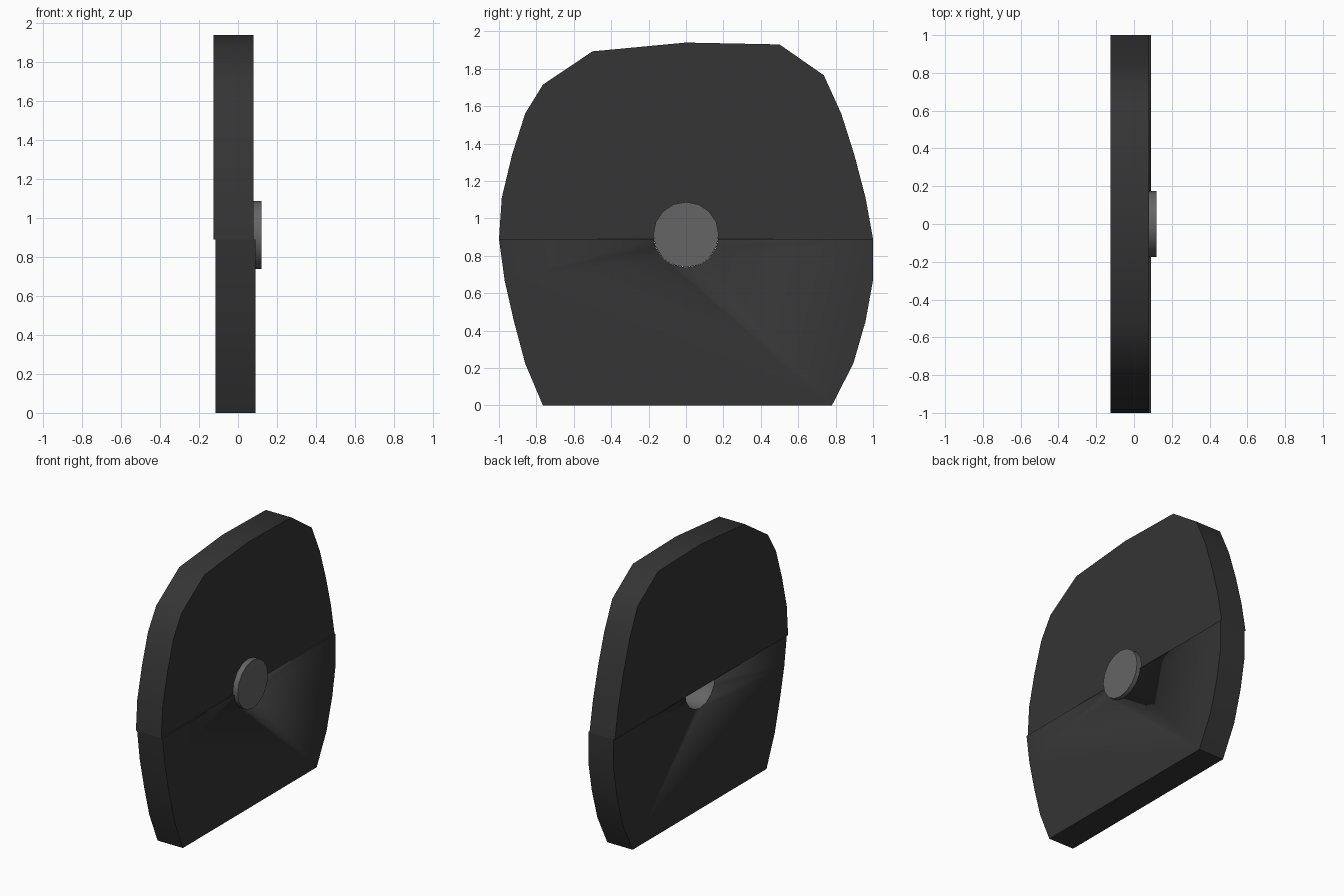
import bpy, bmesh, math
from mathutils import Matrix

if "Cube" in bpy.data.objects:
    bpy.data.objects.remove(bpy.data.objects["Cube"])


def material(name, v):
    m = bpy.data.materials.new(name)
    m.diffuse_color = (v, v, v, 1)
    m.use_nodes = True
    m.node_tree.nodes["Principled BSDF"].inputs["Base Color"].default_value = m.diffuse_color
    return m


def finish(name, bm, mat=None, angle=40):
    bmesh.ops.recalc_face_normals(bm, faces=bm.faces)
    me = bpy.data.meshes.new(name)
    bm.to_mesh(me)
    bm.free()
    ob = bpy.data.objects.new(name, me)
    bpy.context.collection.objects.link(ob)
    if mat:
        me.materials.append(mat)
    bpy.ops.object.select_all(action='DESELECT')
    ob.select_set(True)
    bpy.context.view_layer.objects.active = ob
    bpy.ops.object.shade_smooth_by_angle(angle=math.radians(angle))
    return ob


def plate(name, outline, x0, x1, mat):
    # Extrude a y/z outline along x
    bm = bmesh.new()
    face = bm.faces.new([bm.verts.new((x0, y, z)) for y, z in outline])
    ext = bmesh.ops.extrude_face_region(bm, geom=[face], use_keep_orig=True)
    moved = [v for v in ext['geom'] if isinstance(v, bmesh.types.BMVert)]
    bmesh.ops.translate(bm, verts=moved, vec=(x1 - x0, 0, 0))
    return finish(name, bm, mat)


def x_cylinder(x0, x1, radius):
    bm = bmesh.new()
    bmesh.ops.create_cone(
        bm, cap_ends=True, segments=16, radius1=radius, radius2=radius, depth=x1 - x0,
        matrix=Matrix.Translation(((x0 + x1) / 2, 0, 0.913)) @ Matrix.Rotation(math.pi / 2, 4, 'Y'))
    return bm


dark = material("dark_grey", 0.035)
light = material("mid_grey", 0.13)
SEAM = 0.89

# Upper and lower halves of the slab, slightly offset at the seam
upper = [(-1, SEAM), (-0.985, 1.11), (-0.93, 1.34), (-0.86, 1.56), (-0.765, 1.715),
         (-0.5, 1.893), (0, 1.94), (0.5, 1.93), (0.737, 1.765), (0.83, 1.56),
         (0.9, 1.34), (0.96, 1.11), (1, SEAM)]
lower = [(1, SEAM), (1, 0.67), (0.96, 0.45), (0.895, 0.225), (0.78, 0),
         (-0.765, 0), (-0.86, 0.225), (-0.92, 0.45), (-0.97, 0.67), (-1, SEAM)]
plate("upper_plate", upper, -0.125, 0.08, dark)
lower_plate = plate("lower_plate", lower, -0.115, 0.09, dark)

# Round socket cut through the lower half
cutter = finish("socket_cutter", x_cylinder(-0.3, 0.3, 0.176))
cutter.hide_render = True
cutter.hide_set(True)
mod = lower_plate.modifiers.new("socket", 'BOOLEAN')
mod.operation = 'DIFFERENCE'
mod.solver = 'EXACT'
mod.object = cutter

# Raised hub: capped at the front, open at the back so it lines the socket
bm = x_cylinder(-0.115, 0.12, 0.175)
back = [f for f in bm.faces if f.calc_center_median().x < -0.11]
bmesh.ops.delete(bm, geom=back, context='FACES')
finish("hub", bm, light, 30)
